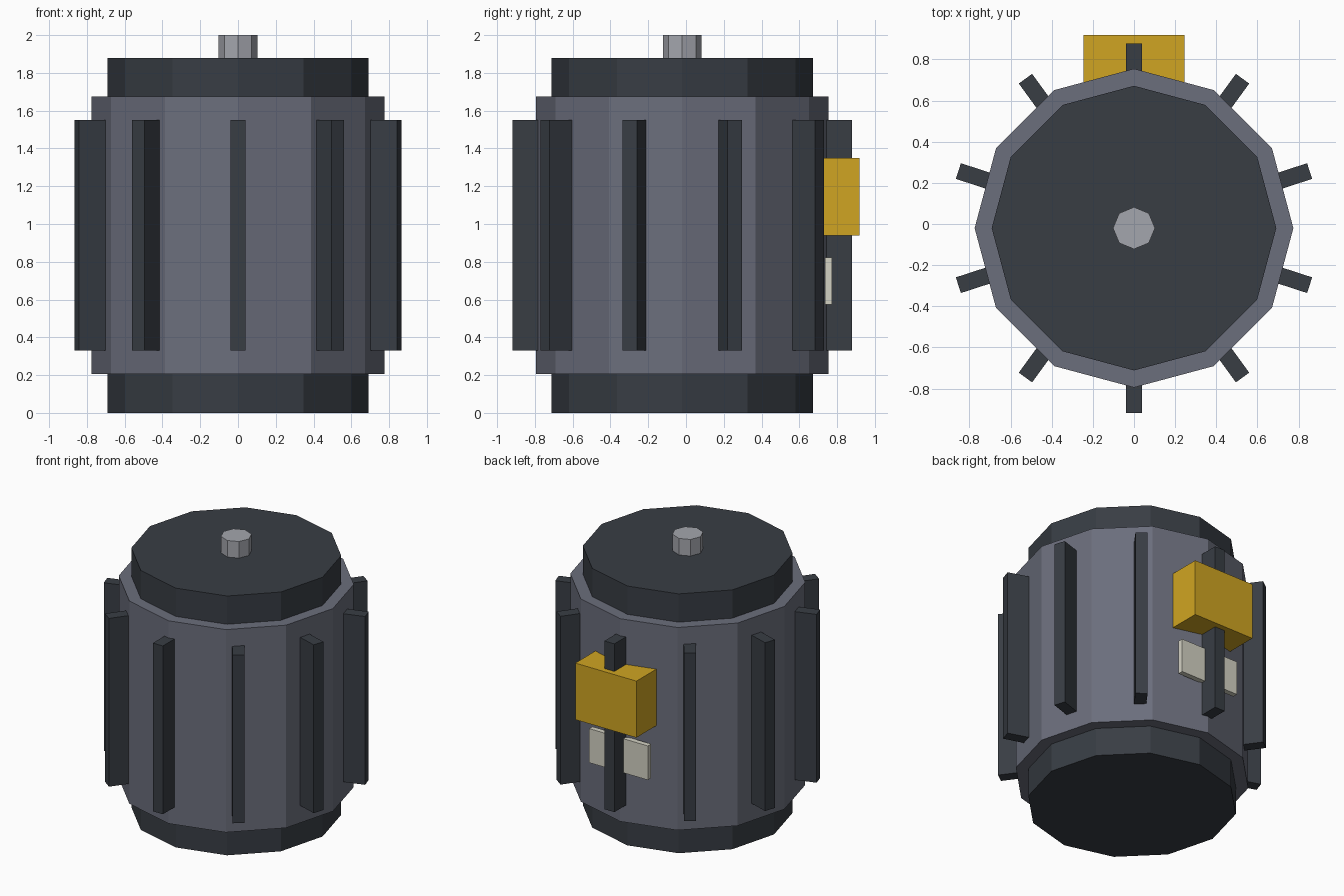
import bpy, bmesh, math
from mathutils import Matrix, Vector

if "Cube" in bpy.data.objects:
    bpy.data.objects.remove(bpy.data.objects["Cube"])

CY = -0.02  # motor axis sits slightly towards the front


def material(name, rgb):
    m = bpy.data.materials.new(name)
    lin = [(c / 255 / 12.92) if c / 255 <= 0.04045 else ((c / 255 + 0.055) / 1.055) ** 2.4 for c in rgb]
    m.diffuse_color = (*lin, 1)
    m.use_nodes = True
    m.node_tree.nodes["Principled BSDF"].inputs["Base Color"].default_value = m.diffuse_color
    return m


casing = material("casing grey", (107, 110, 124))
dark = material("dark metal", (56, 61, 68))
steel = material("steel", (164, 166, 173))
yellow = material("terminal yellow", (208, 165, 34))
label = material("label cream", (212, 210, 196))


def finish(name, bm, mat):
    me = bpy.data.meshes.new(name)
    bm.to_mesh(me)
    bm.free()
    me.materials.append(mat)
    ob = bpy.data.objects.new(name, me)
    bpy.context.collection.objects.link(ob)
    return ob


def prism(name, sides, r, z0, z1, mat):
    bm = bmesh.new()
    bmesh.ops.create_cone(bm, cap_ends=True, segments=sides, radius1=r, radius2=r, depth=z1 - z0,
                          matrix=Matrix.Translation((0, CY, (z0 + z1) / 2)))
    return finish(name, bm, mat)


def box(name, lo, hi, mat, turn=Matrix()):
    lo, hi = Vector(lo), Vector(hi)
    bm = bmesh.new()
    bmesh.ops.create_cube(bm, size=1, matrix=turn @ Matrix.Translation((lo + hi) / 2)
                          @ Matrix.Diagonal((*(hi - lo), 1)))
    return finish(name, bm, mat)


# Twelve-sided casing, end caps and eight-sided shaft
prism("casing", 12, 0.775, 0.205, 1.675, casing)
prism("bottom_cap", 12, 0.692, 0, 0.205, dark)
prism("top_cap", 12, 0.692, 1.675, 1.88, dark)
prism("shaft", 8, 0.102, 1.88, 2.0, steel)

# Ten cooling fins around the casing
for i in range(10):
    turn = Matrix.Translation((0, CY, 0)) @ Matrix.Rotation(math.radians(36 * i), 4, 'Z')
    box(f"cooling_fin_{i + 1}", (-0.04, 0.71, 0.33), (0.04, 0.898, 1.55), dark, turn)

# Terminal box and data plate on the back
box("terminal_box", (-0.245, 0.66, 0.94), (0.245, 0.918, 1.35), yellow)
box("data_plate", (-0.235, 0.735, 0.575), (0.235, 0.773, 0.822), label)
